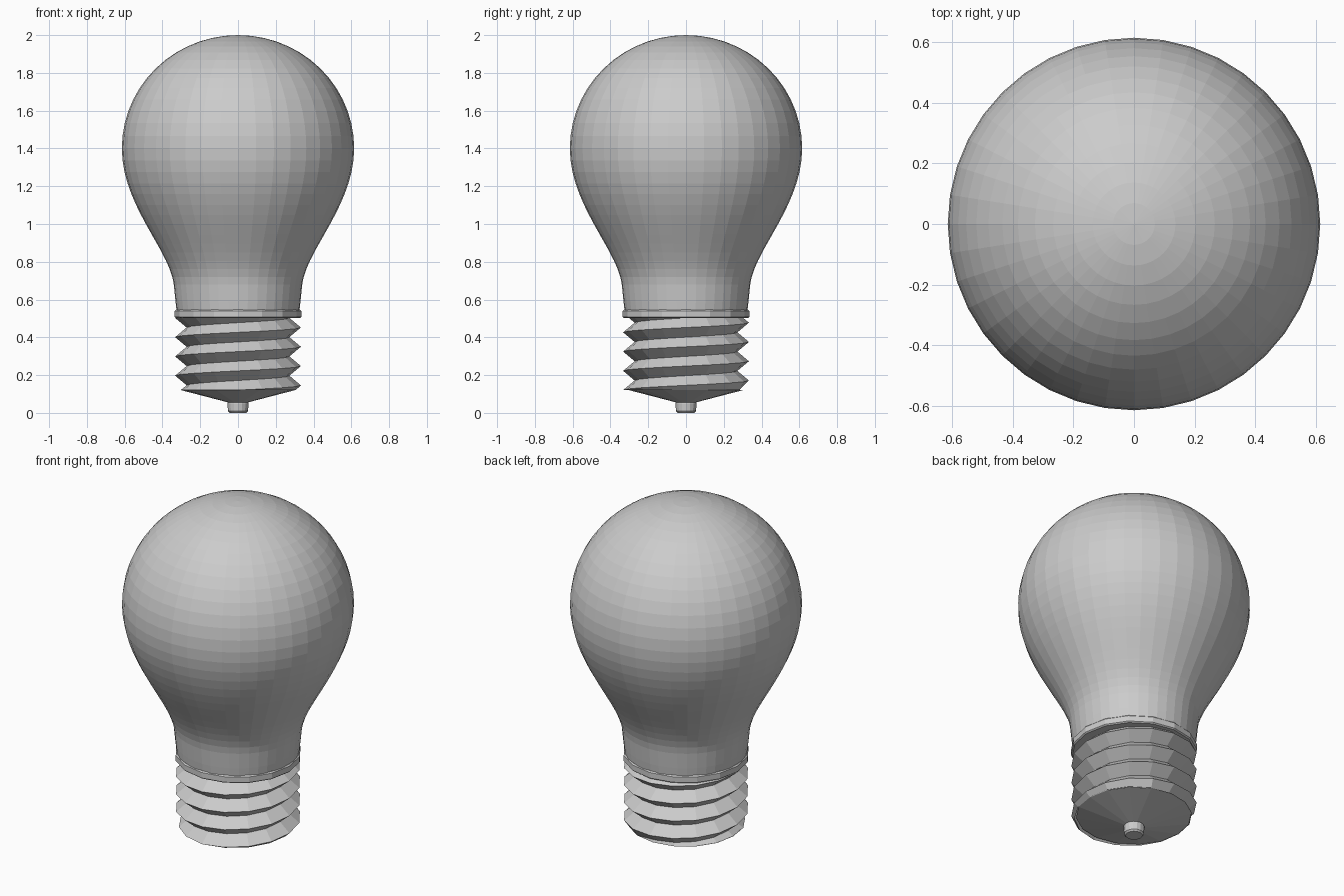
import bpy
import math

if "Cube" in bpy.data.objects:
    bpy.data.objects.remove(bpy.data.objects["Cube"])


def make_object(name, verts, faces):
    mesh = bpy.data.meshes.new(name)
    mesh.from_pydata(verts, [], faces)
    mesh.validate()
    obj = bpy.data.objects.new(name, mesh)
    bpy.context.collection.objects.link(obj)
    return obj


def lathe(name, profile, sides):
    """Turn an (r, z) profile, listed bottom to top, around the z axis."""
    verts, faces, rings = [], [], []
    for r, z in profile:
        n = 1 if r < 1e-5 else sides
        rings.append([len(verts) + i for i in range(n)])
        for i in range(n):
            a = math.tau * i / sides
            verts.append((r * math.cos(a), r * math.sin(a), z))
    for lo, hi in zip(rings, rings[1:]):
        for i in range(sides):
            j = (i + 1) % sides
            quad = [lo[i % len(lo)], lo[j % len(lo)], hi[j % len(hi)], hi[i % len(hi)]]
            faces.append(list(dict.fromkeys(quad)))
    return make_object(name, verts, faces)


def bezier(p, t):
    w = ((1 - t) ** 3, 3 * t * (1 - t) ** 2, 3 * t * t * (1 - t), t ** 3)
    return tuple(sum(wi * pi[k] for wi, pi in zip(w, p)) for k in (0, 1))


# Glass bulb: short neck, flared shoulder, round dome
neck = [(0.325, 0.54), (0.331, 0.59), (0.336, 0.64)]
shoulder = [(0.34, 0.68), (0.36, 0.86), (0.615, 1.10), (0.615, 1.40)]
flare = [bezier(shoulder, i / 14) for i in range(15)]
dome = [(0.615 * math.cos(a), 1.4 + 0.6 * math.sin(a))
        for a in (math.pi / 2 * i / 14 for i in range(1, 15))]
lathe("glass_bulb", neck + flare + dome, 40)

# Collar between glass and screw base
lathe("collar", [(0.27, 0.502), (0.328, 0.502), (0.335, 0.508), (0.335, 0.54),
                 (0.328, 0.547), (0.32, 0.547)], 16)

# Screw thread: zigzag columns that climb one pitch per turn
SIDES, PITCH, BOTTOM, TOP = 16, 0.102, 0.12, 0.505
R_OUT, R_IN = 0.333, 0.272


def thread_radius(z, turn):
    phase = ((z - 0.35) / PITCH - turn) % 1.0
    return R_IN + (R_OUT - R_IN) * abs(2 * phase - 1)


verts, faces = [], []
ROWS = 14
for i in range(SIDES + 1):
    turn = i / SIDES
    a = math.tau * turn
    for k in range(ROWS):
        # half-pitch rows land exactly on the crests and grooves
        z = 0.35 + PITCH * (turn + (k - 7) / 2)
        z = min(max(z, BOTTOM), TOP)
        r = thread_radius(z, turn)
        if z == BOTTOM:
            r = max(r, 0.305)
        verts.append((r * math.cos(a), r * math.sin(a), z))
for i in range(SIDES):
    for k in range(ROWS - 1):
        q = i * ROWS + k
        faces.append((q, q + ROWS, q + ROWS + 1, q + 1))
thread = make_object("screw_thread", verts, faces)

# Tapered insulator under the thread
lathe("insulator", [(0.0, 0.055), (0.05, 0.055), (0.308, 0.122)], SIDES)

# Contact button at the very bottom
lathe("contact_button", [(0.0, 0.0), (0.045, 0.0), (0.053, 0.009),
                         (0.056, 0.05), (0.05, 0.065)], 16)
